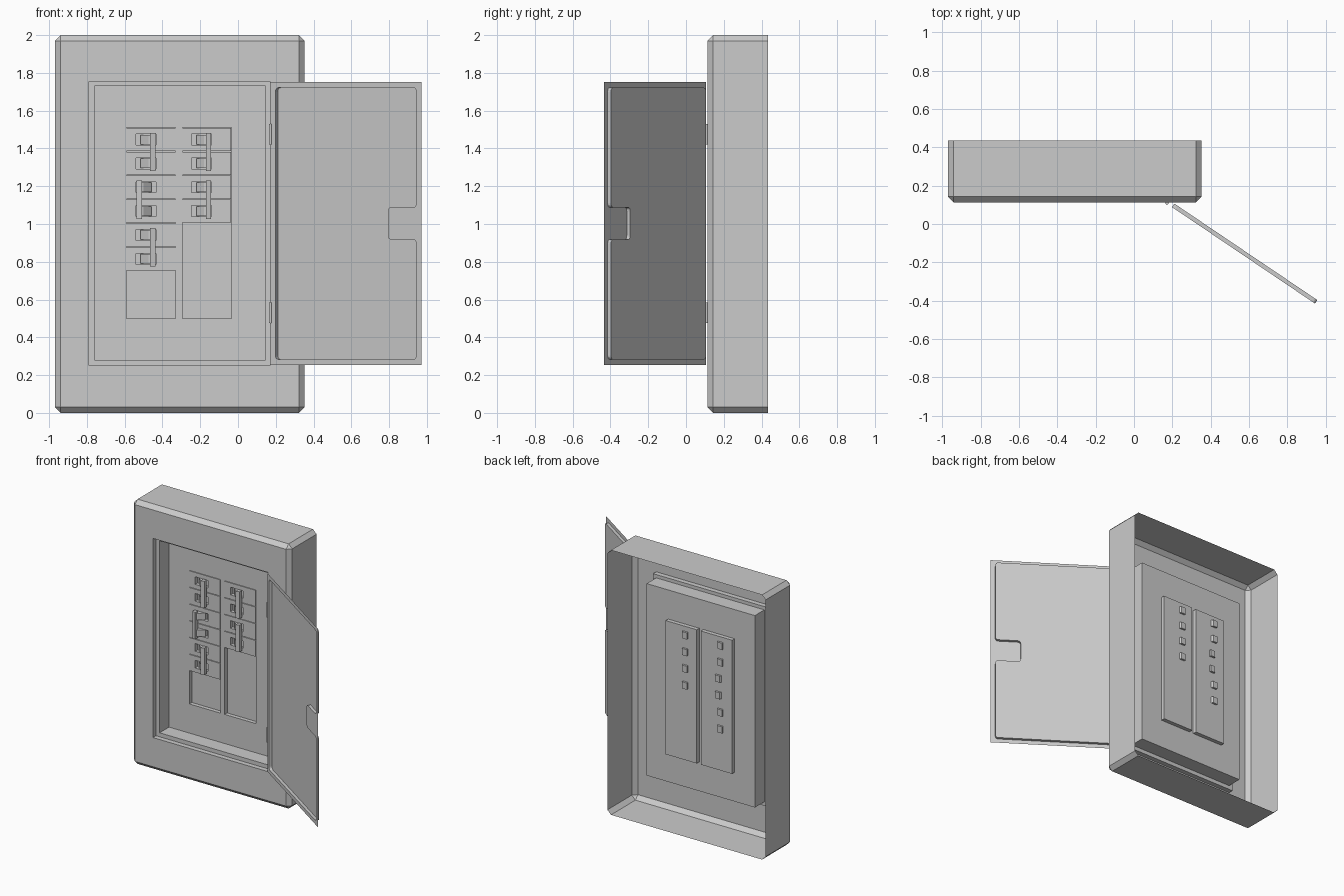
import bpy, bmesh, math
from mathutils import Vector

if "Cube" in bpy.data.objects:
    bpy.data.objects.remove(bpy.data.objects["Cube"])


def finish(bm, name):
    bmesh.ops.remove_doubles(bm, verts=bm.verts, dist=1e-5)
    bmesh.ops.recalc_face_normals(bm, faces=bm.faces)
    me = bpy.data.meshes.new(name)
    bm.to_mesh(me)
    bm.free()
    ob = bpy.data.objects.new(name, me)
    bpy.context.collection.objects.link(ob)
    return ob


def poly(bm, pts):
    """Face from points, skipping repeated ones."""
    keep = []
    for p in map(Vector, pts):
        if all((p - k).length > 1e-5 for k in keep):
            keep.append(p)
    if len(keep) > 2:
        bm.faces.new([bm.verts.new(p) for p in keep])


def rect(x0, x1, z0, z1, y, c=0.0):
    """Rectangle loop of 8 points with corners cut by c."""
    return [(x0 + c, y, z0), (x1 - c, y, z0), (x1, y, z0 + c), (x1, y, z1 - c),
            (x1 - c, y, z1), (x0 + c, y, z1), (x0, y, z1 - c), (x0, y, z0 + c)]


def bridge(bm, a, b):
    n = len(a)
    for i in range(n):
        j = (i + 1) % n
        poly(bm, [a[i], a[j], b[j], b[i]])


def pocket_plate(bm, xs, zs, y, holes, depth, skirt=0):
    """Flat grid plate with blind pockets in the given cells."""
    for i in range(len(xs) - 1):
        for j in range(len(zs) - 1):
            r = xs[i], xs[i + 1], zs[j], zs[j + 1]
            if (i, j) in holes:
                bridge(bm, rect(*r, y), rect(*r, y + depth))
                poly(bm, rect(*r, y + depth))
            else:
                poly(bm, rect(*r, y))
    if skirt:
        r = xs[0], xs[-1], zs[0], zs[-1]
        bridge(bm, rect(*r, y), rect(*r, y + skirt))


def prism(bm, prof, z0, z1):
    """Extrude an xy profile along z."""
    a = [(x, y, z0) for x, y in prof]
    b = [(x, y, z1) for x, y in prof]
    bridge(bm, a, b)
    poly(bm, a)
    poly(bm, b)


# Open-backed sheet housing with chamfered edges and stepped recess
PANEL_Y = 0.263
bm = bmesh.new()
loops = [rect(-0.97, 0.353, 0, 2, 0.434, 0.03), rect(-0.97, 0.353, 0, 2, 0.143, 0.03),
         rect(-0.94, 0.323, 0.03, 1.97, 0.113), rect(-0.79, 0.17, 0.25, 1.755, 0.113),
         rect(-0.79, 0.17, 0.25, 1.755, 0.15), rect(-0.76, 0.145, 0.28, 1.73, 0.15),
         rect(-0.76, 0.145, 0.28, 1.73, PANEL_Y)]
for a, b in zip(loops, loops[1:]):
    bridge(bm, a, b)
finish(bm, "housing")

# Inner panel with two breaker bays
bm = bmesh.new()
pocket_plate(bm, [-0.76, -0.59, -0.33, -0.295, -0.035, 0.145], [0.28, 0.5, 1.51, 1.73],
             PANEL_Y, {(1, 1), (3, 1)}, 0.03)
finish(bm, "inner_panel")

# Double breakers: two slotted poles, levers and a tie bar
breakers = [(-0.59, 0, 1), (-0.59, 1, -1), (-0.59, 2, 1), (-0.295, 0, 1), (-0.295, 1, 1)]
for x0, row, s in breakers:
    top = 1.508 - row * 0.2525
    c = x0 + 0.103
    body, toggle = bmesh.new(), bmesh.new()
    for k in range(2):
        z1 = top - k * 0.1265
        z0 = z1 - 0.122
        m = (z0 + z1) / 2
        pocket_plate(body, [x0 + 0.001, c - 0.053, c + 0.053, x0 + 0.259],
                     [z0, m - 0.029, m + 0.029, z1], PANEL_Y - 0.003, {(1, 1)}, 0.028, 0.032)
        prism(toggle, [(c - s * 0.03, 0.308), (c + s * 0.008, 0.308), (c + s * 0.04, 0.25),
                       (c + s * 0.04, 0.225), (c + s * 0.012, 0.235), (c - s * 0.028, 0.27)],
              m - 0.025, m + 0.025)
    prism(toggle, [(c + s * 0.022, 0.215), (c + s * 0.05, 0.222),
                   (c + s * 0.05, 0.25), (c + s * 0.022, 0.25)], top - 0.228, top - 0.025)
    finish(body, "breaker_body")
    finish(toggle, "breaker_toggle")


# Open door: flange sheet with a raised rounded pan and finger notch
def rounded(pts, r, n=4):
    out = []
    pts = [Vector(p) for p in pts]
    for i, p in enumerate(pts):
        a = p + (pts[i - 1] - p).normalized() * r
        b = p + (pts[(i + 1) % len(pts)] - p).normalized() * r
        out += [(a * (1 - t) ** 2 + p * 2 * t * (1 - t) + b * t * t)
                for t in [k / n for k in range(n + 1)]]
    return out


ang = math.radians(34)


def door_pt(u, z, h):
    return Vector((0.17 + u * math.cos(ang) + h * math.sin(ang),
                   0.107 - u * math.sin(ang) + h * math.cos(ang), z))


pan = rounded([(0.034, 0.283), (0.933, 0.283), (0.933, 0.918), (0.752, 0.918),
               (0.752, 1.088), (0.933, 1.088), (0.933, 1.722), (0.034, 1.722)], 0.022)
flange = [(0, 0.253), (0.966, 0.253), (0.966, 1.752), (0, 1.752)]
bm = bmesh.new()
edges = []
for loop in (flange, pan):
    vs = [bm.verts.new(door_pt(u, z, 0)) for u, z in loop]
    edges += [bm.edges.new((vs[i - 1], vs[i])) for i in range(len(vs))]
bmesh.ops.triangle_fill(bm, edges=edges, use_beauty=True, use_dissolve=False,
                        normal=(math.sin(ang), math.cos(ang), 0))
low = [door_pt(u, z, 0) for u, z in pan]
high = [door_pt(u, z, 0.022) for u, z in pan]
bridge(bm, low, high)
poly(bm, high)
finish(bm, "door")

# Hinge knuckles
for z in (0.53, 1.475):
    bpy.ops.mesh.primitive_cylinder_add(vertices=12, radius=0.008, depth=0.11,
                                        location=(0.172, 0.108, z))
    bpy.context.object.name = "hinge"
